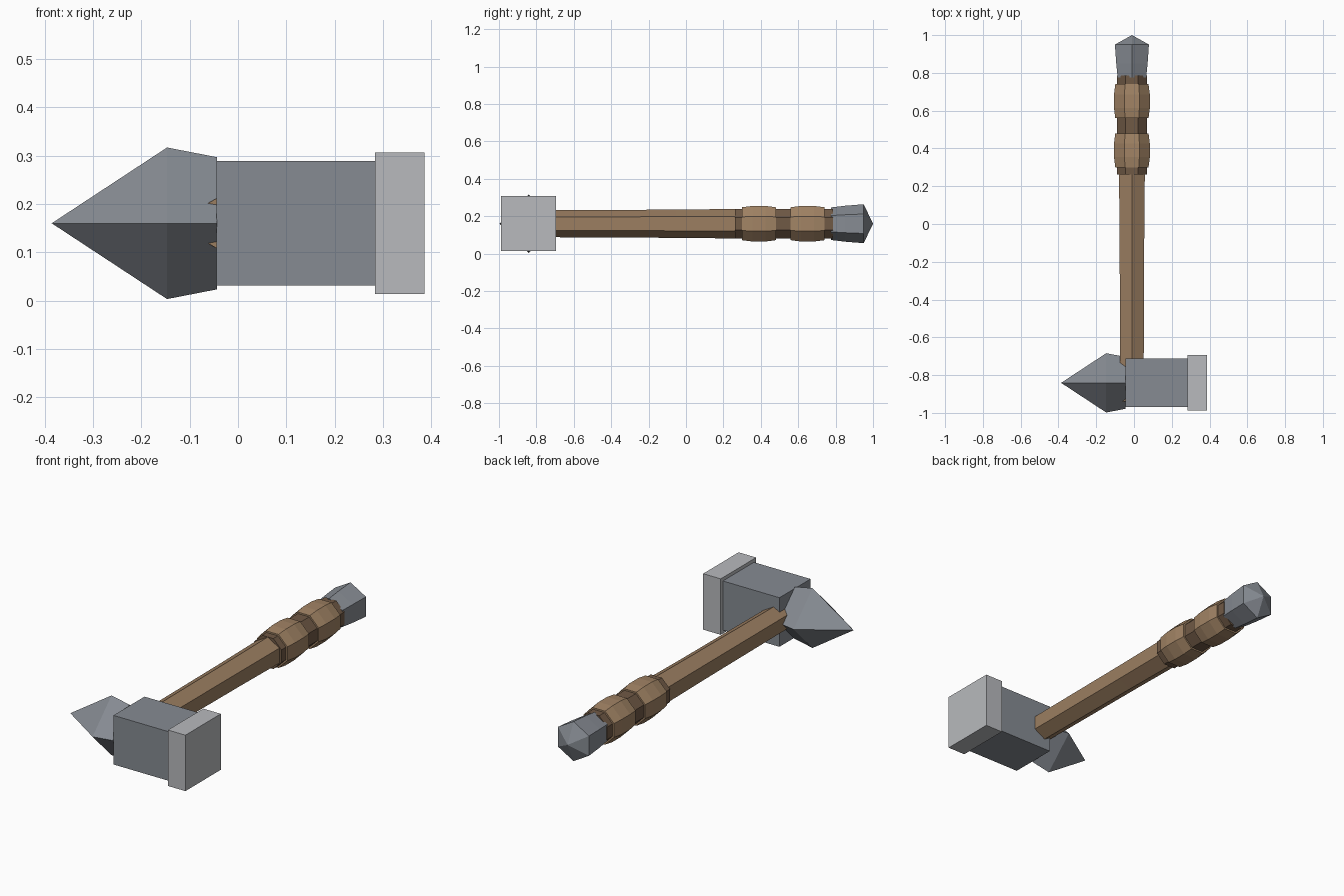
import bpy, bmesh
from math import sin, cos, pi, radians
from mathutils import Vector

if "Cube" in bpy.data.objects:
    bpy.data.objects.remove(bpy.data.objects["Cube"])


def material(name, rgb):
    m = bpy.data.materials.new(name)
    m.diffuse_color = (*rgb, 1)
    m.use_nodes = True
    m.node_tree.nodes["Principled BSDF"].inputs["Base Color"].default_value = m.diffuse_color
    return m


STEEL = material("steel", (0.24, 0.26, 0.29))
BRIGHT = material("bright_steel", (0.48, 0.49, 0.51))
WOOD = material("wood", (0.33, 0.21, 0.12))
WRAP = material("wrap", (0.36, 0.23, 0.13))
BAND = material("band", (0.16, 0.10, 0.06))

AX, HY, CZ = -0.011, -0.841, 0.16   # handle x, head y, shared height


def finish(name, bm, mat):
    bmesh.ops.recalc_face_normals(bm, faces=bm.faces)
    mesh = bpy.data.meshes.new(name)
    bm.to_mesh(mesh)
    bm.free()
    mesh.materials.append(mat)
    ob = bpy.data.objects.new(name, mesh)
    bpy.context.collection.objects.link(ob)
    return ob


def prism(name, sections, sides, phase, place, mat):
    """Faceted solid through (position, radius) sections; radius 0 is a point."""
    bm = bmesh.new()
    rings = []
    for t, r in sections:
        count = sides if r else 1
        rings.append([bm.verts.new(place(t, r * cos(phase + 2 * pi * i / sides),
                                         r * sin(phase + 2 * pi * i / sides)))
                      for i in range(count)])
    for a, b in zip(rings, rings[1:]):
        for i in range(sides):
            j = (i + 1) % sides
            if len(b) == 1:
                bm.faces.new((a[i], a[j], b[0]))
            else:
                bm.faces.new((a[i], a[j], b[j], b[i]))
    for ring in (rings[0], rings[-1]):
        if len(ring) > 1:
            bm.faces.new(ring)
    return finish(name, bm, mat)


def along_y(t, u, v):
    return Vector((AX + u, t, CZ + v))


def along_x(t, u, v):
    return Vector((t, HY + u, CZ + v))


def block(name, x0, x1, half, mat):
    r = half * 2 ** 0.5
    return prism(name, [(x0, r), (x1, r)], 4, pi / 4, along_x, mat)


# Head: square block, wider striking face, four-sided spike
block("head_block", -0.045, 0.285, 0.129, STEEL)
block("striking_face", 0.284, 0.386, 0.147, BRIGHT)
prism("head_spike", [(-0.044, 0.137), (-0.147, 0.157), (-0.386, 0)],
      4, 0, along_x, STEEL)

# Hexagonal shaft
prism("shaft", [(-0.94, 0.071), (-0.05, 0.0755), (0.28, 0.079)],
      6, pi / 2, along_y, WOOD)

# Octagonal grip: dark core with two bulging wraps
OCT = 1 / cos(radians(22.5))
prism("grip_core", [(0.262, 0.08 * OCT), (0.785, 0.08 * OCT)],
      8, radians(22.5), along_y, BAND)
for i, y in enumerate((0.30, 0.56)):
    shape = [(0, 0.088), (0.055, 0.095), (0.125, 0.095), (0.18, 0.088)]
    prism(f"grip_wrap_{i + 1}", [(y + t, r * OCT) for t, r in shape],
          8, radians(22.5), along_y, WRAP)

# Hexagonal pommel
prism("pommel", [(0.775, 0.087), (0.85, 0.096), (0.95, 0.104), (1.0, 0)],
      6, pi / 2, along_y, STEEL)
